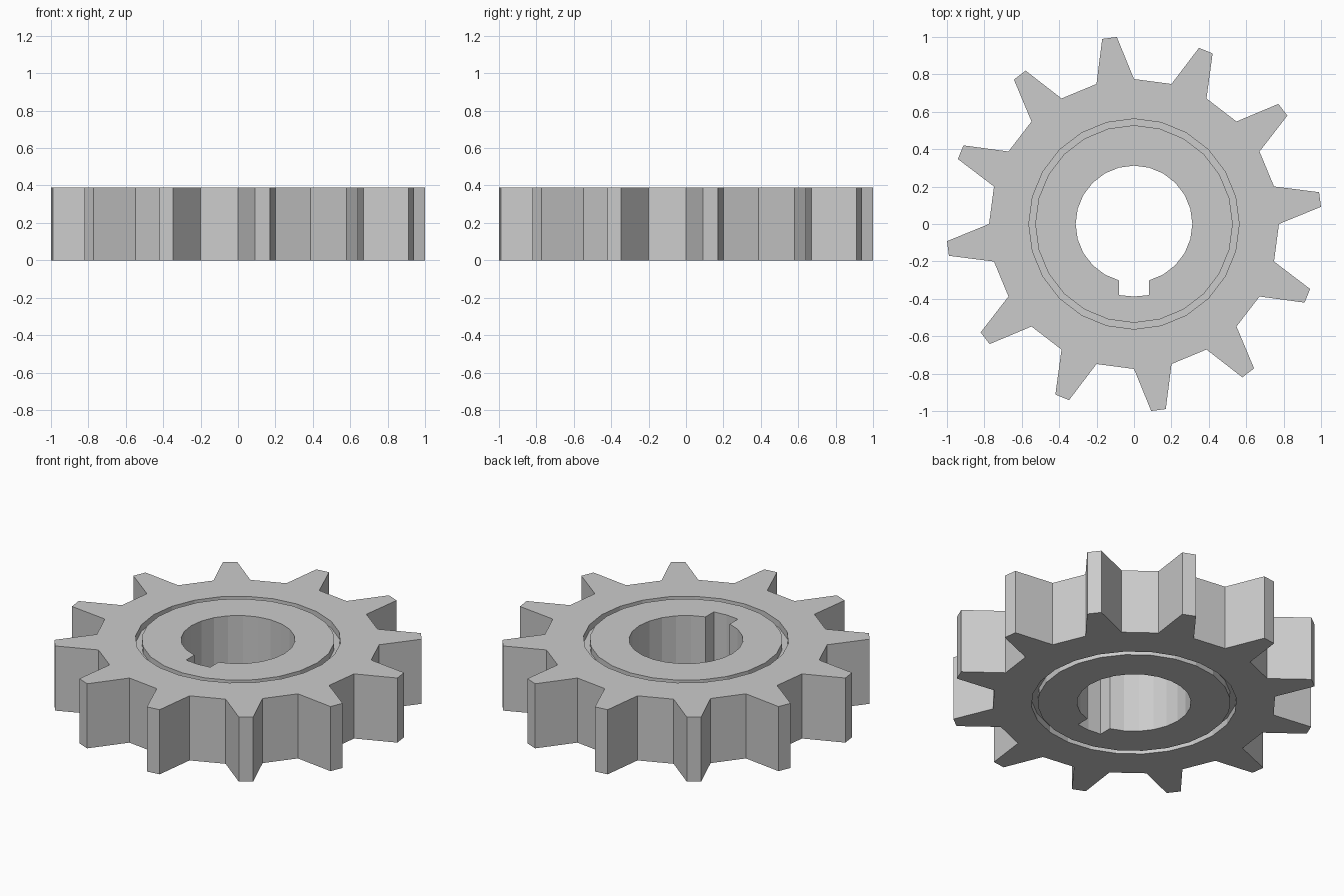
import bpy, bmesh
from math import sin, cos, radians

if "Cube" in bpy.data.objects:
    bpy.data.objects.remove(bpy.data.objects["Cube"])

N = 24                      # angular steps, one tooth every second step
H = 0.39
R_BORE, R_KEY, R_IN, R_OUT, R_ROOT, R_TIP = 0.312, 0.388, 0.528, 0.562, 0.775, 1.004
DEPTH = 0.04                # groove depth
KEY_X = R_BORE * sin(radians(15))


def polar(r, deg):
    return (r * cos(radians(deg)), r * sin(radians(deg)))


def ring(r, k):
    return polar(r, 15 * k)


def key(k):                 # keyway floor points, steps 17 to 19
    return ((k - 18) * KEY_X, -(R_KEY if k == 18 else R_KEY - 0.008))


bm = bmesh.new()


def face(pts):
    bm.faces.new([bm.verts.new(p) for p in pts])


def caps(pts, inset=0.0):   # same polygon on the top and the bottom
    face([(x, y, H - inset) for x, y in pts])
    face([(x, y, inset) for x, y in reversed(pts)])


def wall(a, b):             # full-height side wall
    face([(*a, 0), (*b, 0), (*b, H), (*a, H)])


def groove_wall(r, k):      # shallow walls on both sides of the gear
    a, b = ring(r, k), ring(r, k + 1)
    for z0, z1 in ((H - DEPTH, H), (0, DEPTH)):
        q = [(*a, z0), (*b, z0), (*b, z1), (*a, z1)]
        face(q if r == R_IN else q[::-1])


for k in range(N):
    # bore edge and keyway
    if k in (17, 18):
        inner = [key(k + 1), key(k)]
    elif k == 16:
        inner = [key(17), ring(R_BORE, 17), ring(R_BORE, 16)]
    elif k == 19:
        inner = [ring(R_BORE, 20), ring(R_BORE, 19), key(19)]
    else:
        inner = [ring(R_BORE, k + 1), ring(R_BORE, k)]
    for a, b in zip(inner, inner[1:]):
        wall(a, b)
    # hub face, groove, outer face
    caps(inner + [ring(R_IN, k), ring(R_IN, k + 1)])
    groove_wall(R_IN, k)
    caps([ring(R_IN, k), ring(R_OUT, k), ring(R_OUT, k + 1), ring(R_IN, k + 1)], DEPTH)
    groove_wall(R_OUT, k)
    r0, r1 = ring(R_ROOT, k), ring(R_ROOT, k + 1)
    caps([ring(R_OUT, k), r0, r1, ring(R_OUT, k + 1)])
    # teeth on even steps, root wall on odd ones
    edge = [r0, r1]
    if k % 2 == 0:
        edge = [r0, polar(R_TIP, 15 * k + 5.25), polar(R_TIP, 15 * k + 9.75), r1]
        caps(edge)
    for a, b in zip(edge, edge[1:]):
        wall(a, b)

bmesh.ops.remove_doubles(bm, verts=bm.verts[:], dist=1e-4)
bmesh.ops.recalc_face_normals(bm, faces=bm.faces[:])
mesh = bpy.data.meshes.new("gear_wheel")
bm.to_mesh(mesh)
bm.free()
gear = bpy.data.objects.new("gear_wheel", mesh)
bpy.context.collection.objects.link(gear)
